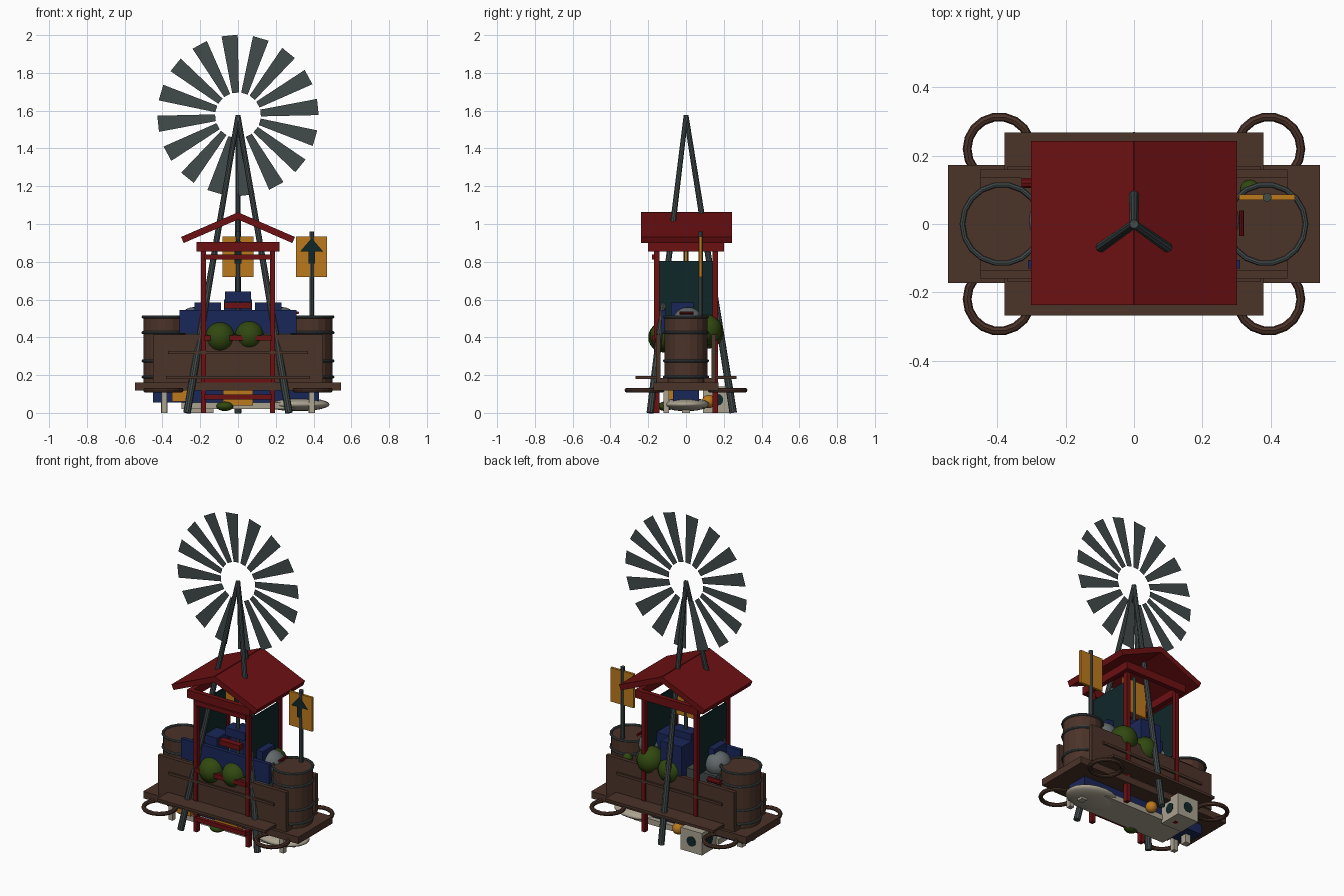
import bpy, bmesh, math
from mathutils import Vector

cube = bpy.data.objects.get("Cube")
if cube:
    bpy.data.objects.remove(cube, do_unlink=True)


def material(name, r, g, b):
    m = bpy.data.materials.new(name)
    m.use_nodes = True
    m.diffuse_color = (r, g, b, 1)
    node = next(n for n in m.node_tree.nodes if n.type == 'BSDF_PRINCIPLED')
    node.inputs["Base Color"].default_value = (r, g, b, 1)
    return m


wood = material("brown wood", .07, .033, .022)
red = material("red paint", .15, .005, .006)
steel = material("grey steel", .055, .07, .07)
pale = material("pale metal", .12, .14, .145)
yellow = material("yellow board", .5, .19, .012)
blue = material("dark blue", .01, .02, .1)
teal = material("dark teal", .005, .02, .022)
green = material("leaf green", .03, .065, .005)
beige = material("beige", .4, .36, .28)


def finish(name, mat):
    ob = bpy.context.object
    ob.name = name
    ob.data.materials.append(mat)
    return ob


def box(name, mat, x, y, z, tilt=0):
    """Box from (min, max) ranges, optionally tilted about y."""
    mid = [(a + b) / 2 for a, b in (x, y, z)]
    bpy.ops.mesh.primitive_cube_add(size=1, location=mid, rotation=(0, tilt, 0))
    ob = finish(name, mat)
    ob.scale = [b - a for a, b in (x, y, z)]
    return ob


def rod(name, mat, start, end, r, r_end=None, sides=10):
    a, b = Vector(start), Vector(end)
    d = b - a
    bpy.ops.mesh.primitive_cone_add(
        vertices=sides, radius1=r, radius2=r if r_end is None else r_end,
        depth=d.length, location=(a + b) / 2,
        rotation=d.to_track_quat('Z', 'Y').to_euler())
    return finish(name, mat)


def ball(name, mat, centre, size):
    bpy.ops.mesh.primitive_uv_sphere_add(segments=20, ring_count=12, radius=1, location=centre)
    ob = finish(name, mat)
    ob.scale = size
    bpy.ops.object.shade_smooth_by_angle()
    return ob


def ring(name, mat, centre, major, minor):
    bpy.ops.mesh.primitive_torus_add(major_segments=18, minor_segments=8, location=centre,
                                     major_radius=major, minor_radius=minor)
    return finish(name, mat)


def mesh(name, mat, polygons):
    """Flat faces, each given as a list of points."""
    bm = bmesh.new()
    for pts in polygons:
        bm.faces.new([bm.verts.new(p) for p in pts])
    data = bpy.data.meshes.new(name)
    bm.to_mesh(data)
    bm.free()
    ob = bpy.data.objects.new(name, data)
    bpy.context.collection.objects.link(ob)
    data.materials.append(mat)
    return ob


# Wind wheel: flat tapered blades around an open centre
apex = Vector((0, 0, 1.575))
blades = []
for i in range(16):
    a = math.radians(96 + i * 22.5)
    out = Vector((math.cos(a), 0, math.sin(a)))
    side = Vector((-out.z, 0, out.x))
    blades.append([apex + out * r + side * w
                   for r, w in ((.12, -.018), (.425, -.043), (.425, .043), (.12, .018))])
mesh("wheel_blades", steel, blades)

# Tripod tower
for i, foot in enumerate(((.27, -.19, 0), (-.27, -.19, 0), (0, .25, 0))):
    rod(f"tower_leg_{i}", steel, foot, apex, .02, .013)

# Gabled roof and the frame beneath
slope = math.atan2(.13, .3)
for s in (-1, 1):
    ob = box("roof_slab", red, (-.165, .165), (-.237, .243), (-.0175, .0175), s * slope)
    ob.location = (s * .143, .003, .981)
    box("roof_beam_end", red, (-.22, .22), (s * .185 - .015, s * .185 + .015), (.855, .905))
    box("roof_beam_side", red, (s * .205 - .015, s * .205 + .015), (-.17, .17), (.855, .905))
    box("side_window", teal, (s * .183 - .004, s * .183 + .004), (-.145, .145), (.45, .805))
    for t in (-1, 1):
        box("post", red, (s * .183 - .013, s * .183 + .013),
            (t * .155 - .014, t * .155 + .014), (0, .86))
rod("ridge_cap", red, (0, -.237, 1.045), (0, .243, 1.045), .012)
for z, h in ((.825, .014), (.397, .014), (.17, .01), (.085, .013)):
    box("front_rail", red, (-.18, .18), (-.18, -.155), (z - h, z + h))

# Deck, steps, long walls and corner rings
box("deck", wood, (-.545, .545), (-.173, .173), (.118, .162))
box("floor", wood, (-.45, .45), (-.155, .155), (.16, .185))
for s in (-1, 1):
    y = sorted((s * .14, s * .268))
    box("step", wood, (-.38, .38), y, (.18, .196))
    box("long_wall", wood, (-.45, .45), sorted((s * .135, s * .16)), (.18, .415))
    box("wall_strip", wood, (-.37, .37), sorted((s * .155, s * .17)), (.312, .328))
    for t in (-1, 1):
        ring("corner_ring", wood, (s * .395, t * .22, .12), .094, .013)

# Barrels with hoops
for s in (-1, 1):
    x = s * .387
    rod("barrel", wood, (x, 0, .16), (x, 0, .505), .115, sides=18)
    for z in (.19, .275, .425, .508):
        ring("barrel_hoop", steel, (x, 0, z), .116, .008)

# Signs on poles, with arrow plates
for x, y in ((.39, .078), (0, 0)):
    box("sign_board", yellow, (x - .082, x + .082), (y - .008, y + .008), (.72, .935))
    rod("sign_pole", steel, (x, y, .16), (x, y, .96), .013)
    f = y - .016
    mesh("sign_arrow", teal, [
        [(x - .06, f, .855), (x + .06, f, .855), (x, f, .925)],
        [(x - .018, f, .79), (x + .018, f, .79), (x + .018, f, .855), (x - .018, f, .855)]])

# Seated cargo: blue panel, blocks, domes and handles
box("blue_panel", blue, (-.31, .31), (-.13, -.105), (.42, .545))
box("blue_back_block", blue, (-.075, .075), (.03, .15), (.4, .6))
box("blue_top_block", blue, (-.07, .07), (-.03, .05), (.59, .642))
box("red_bar", red, (-.072, .072), (-.09, -.05), (.552, .585))
for s in (-1, 1):
    box("blue_shoulder", blue, sorted((s * .09, s * .23)), (-.08, .04), (.45, .585))
    ball("grey_dome", pale, (s * .235, .01, .485), (.075, .08, .075))
box("cargo_base", steel, (-.28, .28), (-.1, .1), (.18, .45))
rod("side_handle", red, (.315, -.035, .53), (.315, .04, .53), .008)
rod("back_handle", red, (-.33, .12, .43), (-.24, .12, .43), .016)

# Green bushes along both walls
for x, y, z, r in ((-.095, -.12, .4, .08), (.06, -.115, .41, .077),
                   (.17, .11, .44, .082), (.02, .115, .42, .08), (.34, .1, .405, .03)):
    ball("bush", green, (x, y, z), (r, r, r))

# Undercarriage
box("under_slab", beige, (-.3, .3), (-.1, .1), (.02, .055))
box("under_beam", blue, (-.45, .43), (-.07, .07), (.055, .12))
ball("under_pod", beige, (.315, 0, .045), (.17, .125, .036))
box("yellow_crate", yellow, (-.08, .08), (-.12, -.07), (.04, .12))
box("yellow_crate_side", yellow, (-.35, -.25), (-.12, -.07), (.06, .12))
ball("yellow_ball", yellow, (-.03, .12, .06), (.035, .035, .035))
ball("under_bush", green, (-.07, -.11, .035), (.045, .04, .025))
for s in (-1, 1):
    box("foot", beige, (s * .39 - .018, s * .39 + .018), (-.02, .02), (0, .12))
    box("front_foot", beige, (s * .39 - .015, s * .39 + .015), (-.12, -.09), (0, .12))

# Spotted block at the back
box("spotted_block", beige, (-.28, -.13), (.09, .24), (0, .14))
for a, b in (((-.205, .23, .07), (-.205, .243, .07)), ((-.27, .165, .07), (-.283, .165, .07)),
             ((-.14, .165, .07), (-.127, .165, .07))):
    rod("block_spot", teal, a, b, .032, sides=12)
